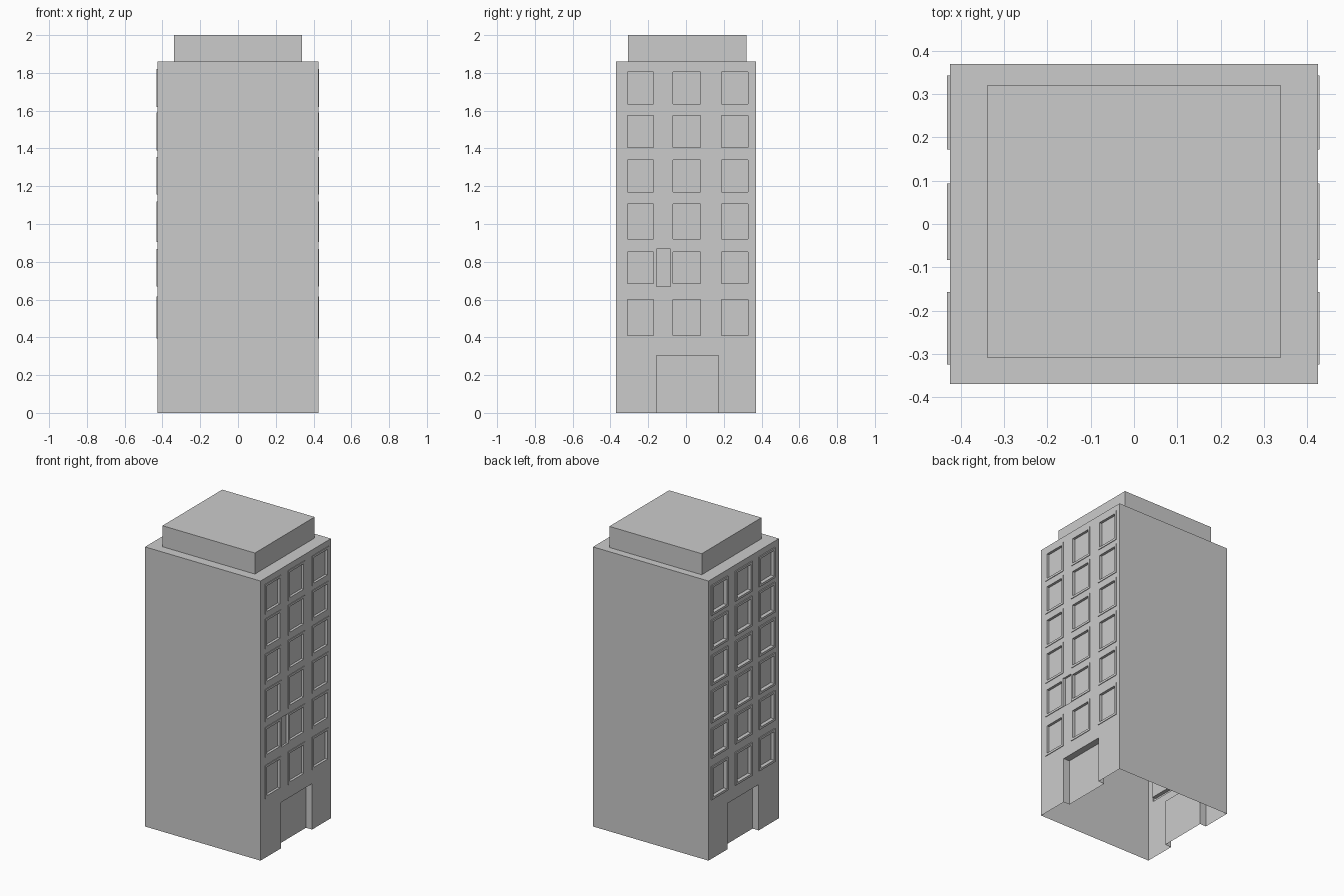
import bpy, bmesh

if "Cube" in bpy.data.objects:
    bpy.data.objects.remove(bpy.data.objects["Cube"])

HX, HY, WALL_TOP, TOP = 0.425, 0.37, 1.86, 2.0
COLS = [(-0.325, -0.157), (-0.083, 0.093), (0.172, 0.343)]
ROWS = [(0.395, 0.615), (0.67, 0.868), (0.905, 1.12),
        (1.155, 1.355), (1.39, 1.59), (1.62, 1.82)]
DOOR = (-0.157, 0.172, 0.0, 0.305)
FRAME = 0.015

bm = bmesh.new()


def face(pts):
    return bm.faces.new([bm.verts.new(p) for p in pts])


def ring(side, x, y0, y1, z0, z1):
    return [(side * x, y, z) for y, z in ((y0, z0), (y1, z0), (y1, z1), (y0, z1))]


def stepped(rings, cap=True):
    # Join successive rectangles, then close the last one
    for a, b in zip(rings, rings[1:]):
        for i in range(4):
            j = (i + 1) % 4
            face([a[i], a[j], b[j], b[i]])
    if cap:
        face(rings[-1])


def flat_ring(x0, x1, y0, y1, z):
    return [(x0, y0, z), (x1, y0, z), (x1, y1, z), (x0, y1, z)]


y_cuts = sorted([-HY, HY] + [y for c in COLS for y in c])
z_cuts = sorted([0, DOOR[3], WALL_TOP] + [z for r in ROWS for z in r])

for side, proud, sunk in ((1, 0.004, 0.013), (-1, 0.007, 0.018)):
    # Windowed wall: framed windows, door and plain cells
    for y0, y1 in zip(y_cuts, y_cuts[1:]):
        for z0, z1 in zip(z_cuts, z_cuts[1:]):
            wall = ring(side, HX, y0, y1, z0, z1)
            if (y0, y1) in COLS and (z0, z1) in ROWS:
                inner = (y0 + FRAME, y1 - FRAME, z0 + FRAME, z1 - FRAME)
                stepped([wall, ring(side, HX + proud, y0, y1, z0, z1),
                         ring(side, HX + proud, *inner),
                         ring(side, HX - sunk, *inner)])
            elif side == 1 and y0 == COLS[0][1] and (z0, z1) == ROWS[1]:
                # Narrow sunken strip between two windows
                stepped([wall, ring(side, HX - 0.013, y0, y1, z0, z1)])
            elif not (z1 <= DOOR[3] and DOOR[0] <= y0 and y1 <= DOOR[1]):
                face(wall)
    # Recessed doorway
    stepped([ring(side, HX, *DOOR), ring(side, HX - 0.045, *DOOR)])

# Plain front and back walls
for y in (-HY, HY):
    face([(-HX, y, 0), (HX, y, 0), (HX, y, WALL_TOP), (-HX, y, WALL_TOP)])

# Roof ledge and raised roof block
stepped([flat_ring(-HX, HX, -HY, HY, WALL_TOP),
         flat_ring(-0.34, 0.34, -0.308, 0.32, WALL_TOP),
         flat_ring(-0.34, 0.34, -0.308, 0.32, TOP)])

# The underside is open, including the doorways
floor = [f for f in bm.faces if all(v.co.z < 1e-5 for v in f.verts)]
bmesh.ops.delete(bm, geom=floor, context='FACES')
bmesh.ops.remove_doubles(bm, verts=bm.verts[:], dist=1e-4)
bmesh.ops.recalc_face_normals(bm, faces=bm.faces[:])

mesh = bpy.data.meshes.new("tower_block")
bm.to_mesh(mesh)
bm.free()
bpy.context.collection.objects.link(bpy.data.objects.new("tower_block", mesh))
